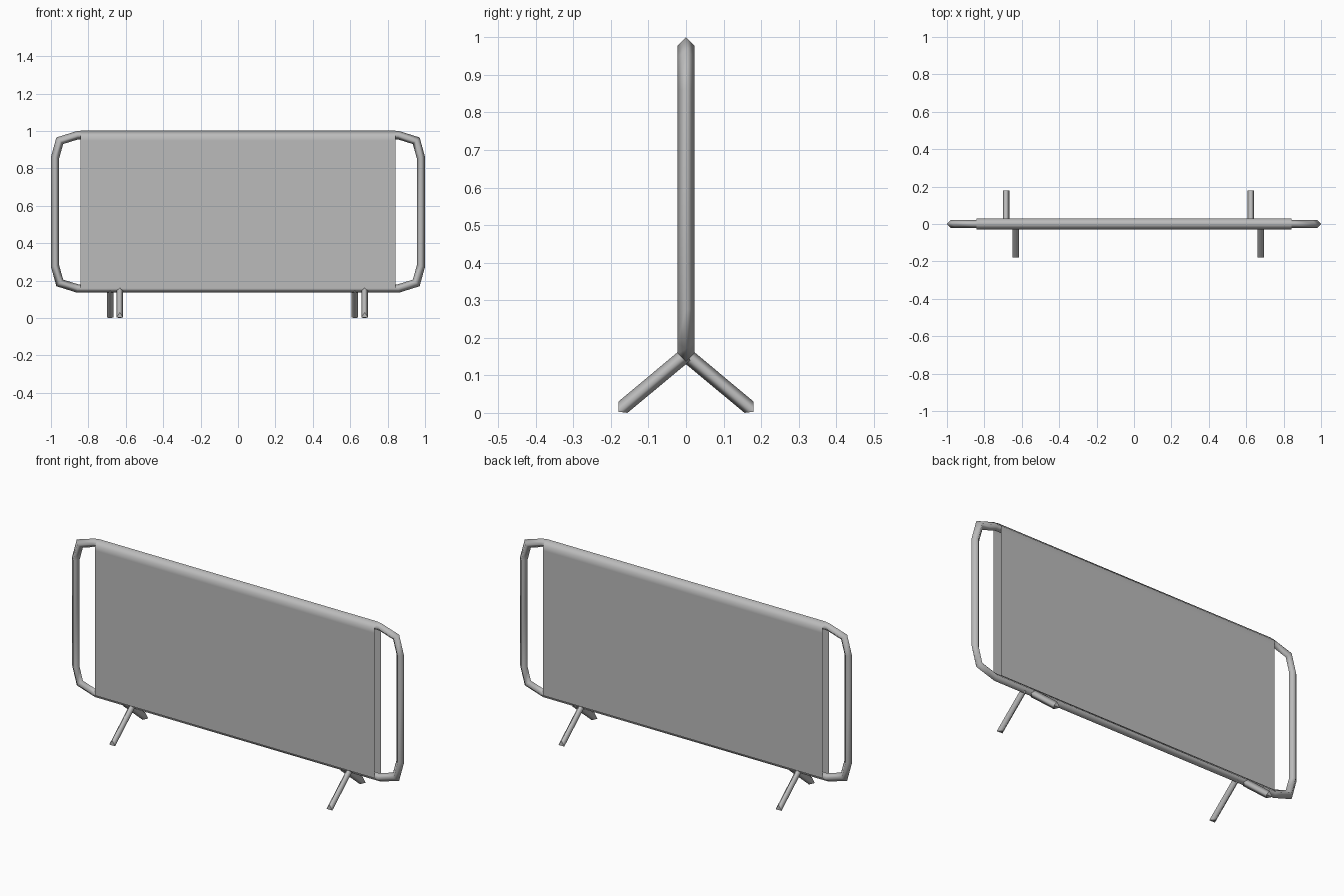
import bpy
import bmesh
from mathutils import Vector

cube = bpy.data.objects.get("Cube")
if cube:
    bpy.data.objects.remove(cube, do_unlink=True)


def make_material(name, colour):
    mat = bpy.data.materials.new(name)
    mat.use_nodes = True
    mat.diffuse_color = colour
    mat.node_tree.nodes["Principled BSDF"].inputs["Base Color"].default_value = colour
    return mat


grey = make_material("plain_grey", (0.5, 0.5, 0.5, 1))


def finish(bm, name, fix_normals=True):
    if fix_normals:
        bmesh.ops.recalc_face_normals(bm, faces=bm.faces)
    for face in bm.faces:
        face.smooth = len(face.verts) == 4
    mesh = bpy.data.meshes.new(name)
    bm.to_mesh(mesh)
    bm.free()
    mesh.materials.append(grey)
    obj = bpy.data.objects.new(name, mesh)
    bpy.context.collection.objects.link(obj)
    return obj


def bridge(bm, ring_a, ring_b):
    n = len(ring_a)
    for i in range(n):
        j = (i + 1) % n
        bm.faces.new((ring_a[i], ring_a[j], ring_b[j], ring_b[i]))


# Frame: a closed loop of diamond-section tube with chamfered corners
MID_Z = 0.568
TUBE = 0.0222
corner = [(0.978, 0.29), (0.953, 0.38), (0.857, 0.41)]
path = [Vector((x, 0, z)) for x, z in corner]
path += [Vector((-p.x, 0, p.z)) for p in reversed(path)]
path += [Vector((p.x, 0, -p.z)) for p in reversed(path)]

bm = bmesh.new()
rings = []
for i, p in enumerate(path):
    before = (p - path[i - 1]).normalized()
    after = (path[(i + 1) % len(path)] - p).normalized()
    tangent = (before + after).normalized()
    miter = TUBE / tangent.dot(after)
    outward = Vector((tangent.z, 0, -tangent.x)) * miter
    side = Vector((0, TUBE, 0))
    centre = p + Vector((0, 0, MID_Z))
    rings.append([bm.verts.new(centre + o) for o in (outward, side, -outward, -side)])
for i, ring in enumerate(rings):
    bridge(bm, rings[i - 1], ring)
finish(bm, "tube_frame")

# Banner: one open sheet folded over the top tube, hanging down both sides
half = [(0.027, 0.16), (0.0285, 0.95), (0.0285, 0.975)]
profile = [(-y, z) for y, z in half] + [(0, 1.003)] + half[::-1]
bm = bmesh.new()
rows = [[bm.verts.new((x, y, z)) for x in (-0.842, 0.842)] for y, z in profile]
for low, high in zip(rows, rows[1:]):
    bm.faces.new((low[0], low[1], high[1], high[0]))
finish(bm, "banner_sheet", fix_normals=False)


# Legs: diamond-section struts splayed forward and back, feet cut to the floor
def leg(name, x, direction):
    w = 0.0175
    top = [(0, 0.0125, 0.17), (w, 0, 0.155), (0, -0.0125, 0.14), (-w, 0, 0.155)]
    foot = [(0, 0.18, 0.03), (w, 0.18, 0.003), (0, 0.156, 0), (-w, 0.18, 0.003)]
    bm = bmesh.new()
    rings = [[bm.verts.new((x + dx, direction * y, z)) for dx, y, z in ring]
             for ring in (top, foot)]
    bridge(bm, *rings)
    # flat end caps, split into triangles so they stay crisp
    for a, b, c, d in rings:
        bm.faces.new((a, b, d))
        bm.faces.new((b, c, d))
    finish(bm, name)


for side, front_x, back_x in (("right", -0.632, -0.684), ("left", 0.677, 0.625)):
    leg("front_leg_" + side, front_x, -1)
    leg("back_leg_" + side, back_x, 1)
